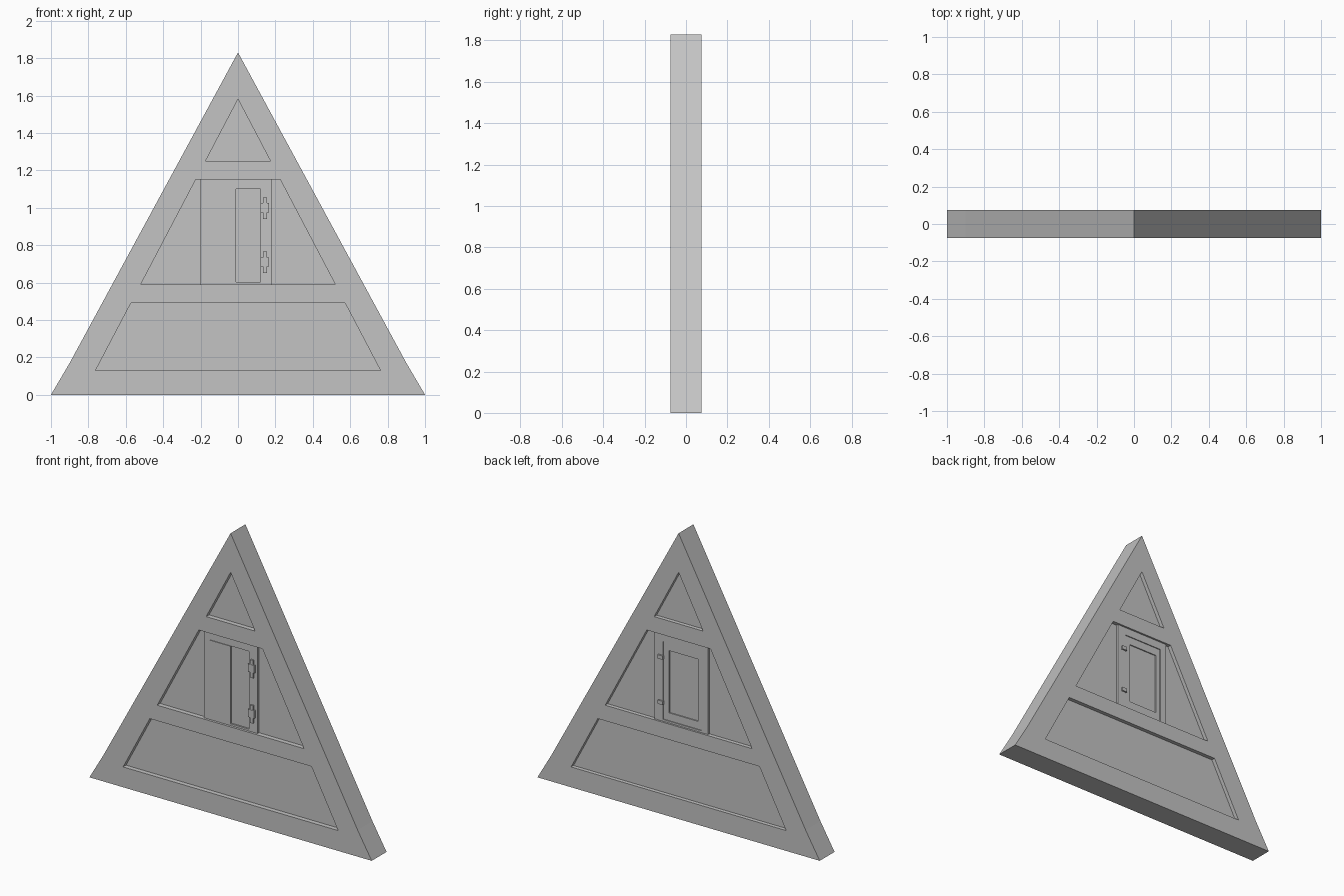
import bpy, bmesh

cube = bpy.data.objects.get("Cube")
if cube:
    bpy.data.objects.remove(cube, do_unlink=True)

grey = bpy.data.materials.new("plain grey")
grey.use_nodes = True
grey.diffuse_color = (0.55, 0.55, 0.55, 1)
grey.node_tree.nodes["Principled BSDF"].inputs["Base Color"].default_value = grey.diffuse_color

HALF = 0.075          # half depth of the timber frame
APEX, FOOT = 1.58, 0.83   # inner edge of the rafters


def prism(name, outline, y0, y1):
    """Extrude an (x, z) outline from y0 to y1."""
    bm = bmesh.new()
    face = bm.faces.new([bm.verts.new((x, y0, z)) for x, z in outline])
    ext = bmesh.ops.extrude_face_region(bm, geom=[face])
    moved = [v for v in ext["geom"] if isinstance(v, bmesh.types.BMVert)]
    bmesh.ops.translate(bm, verts=moved, vec=(0, y1 - y0, 0))
    bmesh.ops.recalc_face_normals(bm, faces=bm.faces)
    mesh = bpy.data.meshes.new(name)
    bm.to_mesh(mesh)
    bm.free()
    mesh.materials.append(grey)
    obj = bpy.data.objects.new(name, mesh)
    bpy.context.collection.objects.link(obj)
    return obj


def block(name, x0, x1, z0, z1, y0, y1):
    return prism(name, [(x0, z0), (x1, z0), (x1, z1), (x0, z1)], y0, y1)


def inner_x(z):
    """Half width between the rafters at height z."""
    return FOOT * (1 - z / APEX)


def ring(name, x0, x1, z0, z1, w, y0, y1):
    """Four mitred boards around a rectangle; w = left, right, bottom, top."""
    a = [(x0, z0), (x1, z0), (x1, z1), (x0, z1)]
    b = [(x0 + w[0], z0 + w[2]), (x1 - w[1], z0 + w[2]),
         (x1 - w[1], z1 - w[3]), (x0 + w[0], z1 - w[3])]
    for i, side in enumerate(("bottom", "left", "top", "right")):
        j = (i + 1) % 4
        prism(f"{name}_{side}", [a[i], a[j], b[j], b[i]], y0, y1)


# Rafters, flaring slightly at the feet
for side, s in (("left", 1), ("right", -1)):
    pts = [(0, 1.83), (0.9, 0.17), (1, 0), (FOOT, 0), (0, APEX)]
    prism(f"{side}_rafter", [(s * x, z) for x, z in pts], -HALF, HALF)

# Cross beams fitted between the rafters
for name, z0, z1 in (("sill_beam", 0, 0.13), ("middle_beam", 0.49, 0.59),
                     ("collar_beam", 1.15, 1.25)):
    a, b = inner_x(z0), inner_x(z1)
    prism(name, [(-a, z0), (a, z0), (b, z1), (-b, z1)], -HALF, HALF)

# Recessed infill panels
for name, z0, z1 in (("lower_panel", 0.13, 0.49), ("middle_panel", 0.59, 1.15)):
    a, b = inner_x(z0), inner_x(z1)
    prism(name, [(-a, z0), (a, z0), (b, z1), (-b, z1)], -0.045, 0.05)
a = inner_x(1.25)
prism("top_panel", [(-a, 1.25), (a, 1.25), (0, APEX)], -0.045, 0.05)

# Window casing on both faces
casing = (0.045, 0.06, 0.012, 0.05)
ring("front_casing", -0.2, 0.18, 0.59, 1.15, casing, -0.06, -0.045)
ring("back_casing", -0.2, 0.18, 0.59, 1.15, casing, 0.05, 0.063)

# Shutter boards on the front, framed leaf on the back
block("shutter_right_board", -0.155, -0.01, 0.602, 1.1, -0.064, -0.045)
block("shutter_left_board", -0.01, 0.12, 0.602, 1.1, -0.05, -0.045)
ring("back_leaf", -0.155, 0.12, 0.602, 1.1, (0.03, 0.04, 0.05, 0.05), 0.05, 0.057)

# Hinges with knuckles
for name, z in (("lower", 0.71), ("upper", 1.0)):
    block(f"{name}_hinge_strap", 0.12, 0.165, z - 0.025, z + 0.025, -0.072, -0.055)
    block(f"{name}_hinge_knuckle", 0.135, 0.155, z - 0.06, z + 0.055, -0.07, -0.055)
    block(f"{name}_back_hinge", 0.115, 0.15, z - 0.012, z + 0.012, 0.06, 0.073)
